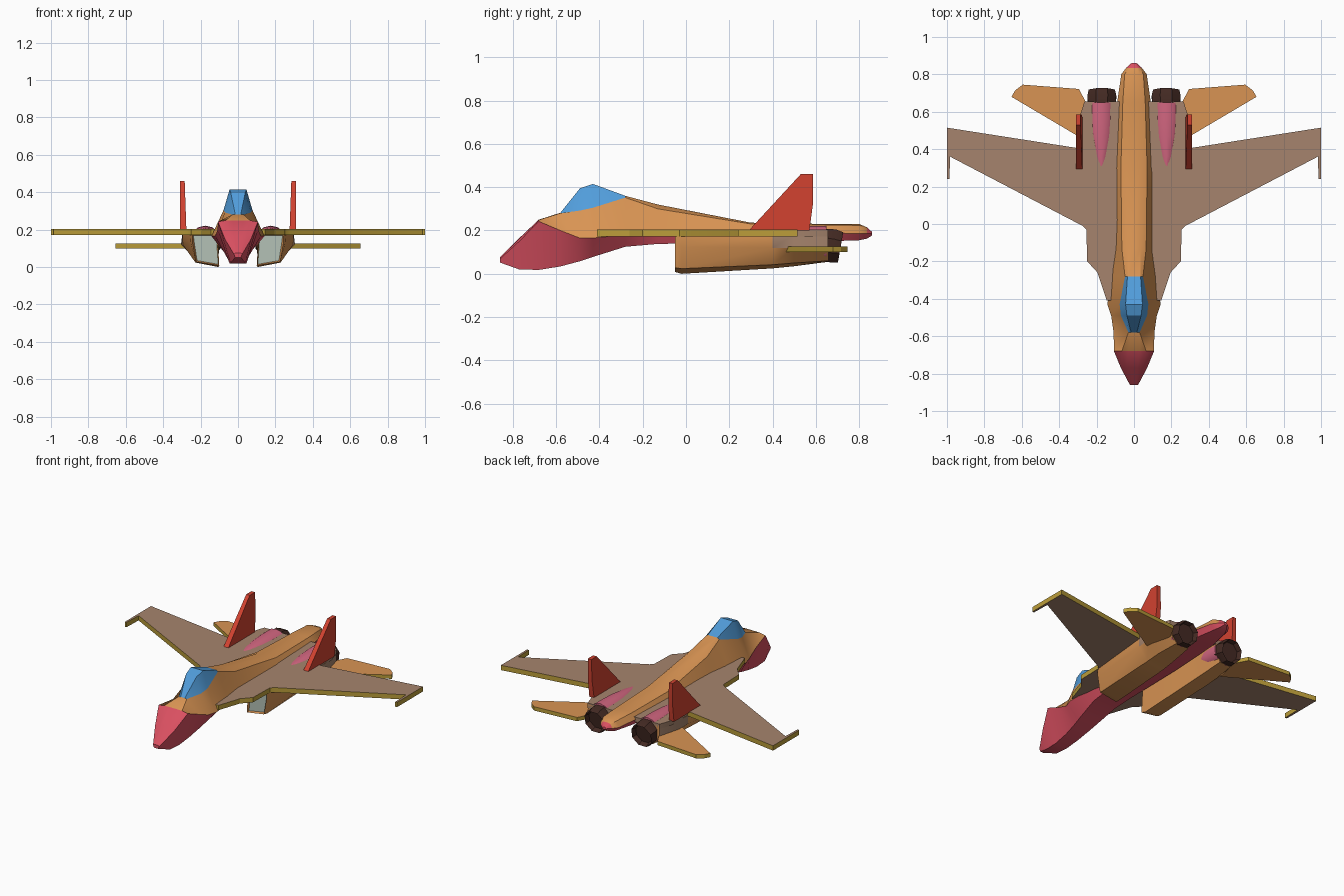
import bpy, bmesh, math
from mathutils import Matrix

if "Cube" in bpy.data.objects:
    bpy.data.objects.remove(bpy.data.objects["Cube"])


def material(name, r, g, b):
    lin = [((c / 255 + 0.055) / 1.055) ** 2.4 for c in (r, g, b)]
    m = bpy.data.materials.new(name)
    m.diffuse_color = (*lin, 1)
    m.use_nodes = True
    m.node_tree.nodes["Principled BSDF"].inputs["Base Color"].default_value = m.diffuse_color
    return m


ORANGE = material("orange", 217, 148, 83)
CRIMSON = material("crimson", 218, 80, 97)
ROSE = material("rose", 210, 102, 128)
BLUE = material("canopy blue", 82, 158, 220)
TAUPE = material("taupe", 166, 132, 109)
GOLD = material("gold", 188, 158, 58)
DARK = material("dark brown", 68, 42, 35)
RED = material("red", 210, 66, 48)
GREY = material("intake grey", 180, 193, 182)


def finish(name, bm, mats, rule=None, mirror=False, angle=35):
    """Store the mesh, colour faces by rule(centre, normal), shade, mirror."""
    bmesh.ops.recalc_face_normals(bm, faces=bm.faces[:])
    if rule:
        for f in bm.faces:
            f.material_index = rule(f.calc_center_median(), f.normal)
    me = bpy.data.meshes.new(name)
    bm.to_mesh(me)
    bm.free()
    for m in mats:
        me.materials.append(m)
    ob = bpy.data.objects.new(name, me)
    bpy.context.collection.objects.link(ob)
    bpy.ops.object.select_all(action='DESELECT')
    ob.select_set(True)
    bpy.context.view_layer.objects.active = ob
    bpy.ops.object.shade_smooth_by_angle(angle=math.radians(angle))
    if mirror:
        ob.modifiers.new("Mirror", 'MIRROR').use_mirror_merge = False
    return ob


def loft(rings, strip_mat=None):
    """Skin closed rings; strip_mat(row, column) gives a face's material."""
    bm = bmesh.new()
    vs = [[bm.verts.new(p) for p in ring] for ring in rings]
    n = len(vs[0])
    for i in range(len(vs) - 1):
        for j in range(n):
            k = (j + 1) % n
            f = bm.faces.new((vs[i][j], vs[i][k], vs[i + 1][k], vs[i + 1][j]))
            f.material_index = strip_mat(i, j) if strip_mat else 0
    front = bm.faces.new(vs[0])
    back = bm.faces.new(vs[-1])
    if strip_mat:
        front.material_index = strip_mat(0, -1)
        back.material_index = strip_mat(len(vs) - 2, -2)
    return bm, front


def prism(bottom, top):
    return loft([bottom, top])[0]


# Fuselage with canopy: y, top z, top edge x, mid x, mid z, side x, side z, bottom x, bottom z
body = [
    (-0.86, .075, .010, .015, .074, .022, .068, .015, .052),
    (-0.77, .165, .020, .045, .163, .070, .150, .040, .020),
    (-0.68, .250, .030, .065, .249, .107, .242, .045, .018),
    (-0.58, .282, .015, .030, .280, .109, .200, .050, .034),
    (-0.49, .395, .038, .070, .292, .122, .165, .058, .058),
    (-0.43, .415, .045, .077, .305, .142, .165, .065, .078),
    (-0.28, .360, .035, .048, .352, .125, .180, .080, .125),
    (-0.13, .320, .035, .065, .300, .100, .190, .085, .138),
    (0.30, .236, .040, .070, .230, .100, .195, .085, .145),
    (0.65, .230, .030, .060, .225, .090, .190, .070, .150),
    (0.80, .230, .025, .050, .224, .068, .185, .040, .155),
    (0.835, .215, .018, .030, .210, .042, .185, .025, .162),
    (0.86, .193, .006, .010, .191, .014, .185, .008, .177),
]
rings = []
for y, zt, x1, x2, z2, x3, z3, x4, zb in body:
    half = [(x1, zt), (x2, z2), (x3, z3), (x4, zb)]
    rings.append([(x, y, z) for x, z in half] + [(-x, y, z) for x, z in half[::-1]])


def body_colour(row, col):
    if row < 2 or row == 11 or col < 0 or col in (2, 3, 4):
        return 1                                   # nose, belly and tail tip
    return 2 if 3 <= row <= 5 and col in (0, 6, 7) else 0


bm, _ = loft(rings, body_colour)
finish("fuselage", bm, [ORANGE, CRIMSON, BLUE], angle=32)

# Wings and body deck in one plate with gold edges
half = [(.145, -.41), (.195, -.26), (.25, -.20), (.255, -.03), (.275, -.01), (.983, .36),
        (.987, .24), (1.0, .24), (1.0, .515), (.295, .405), (.295, .56), (.265, .655)]
outline = half + [(-x, y) for x, y in half[::-1]]


def wing_colour(c, n):
    return 1 if abs(n.z) < .5 and not (abs(c.x) < .3 and c.y > .4) else 0


finish("wings_and_deck", prism([(x, y, .172) for x, y in outline],
                               [(x, y, .204) for x, y in outline]),
       [TAUPE, GOLD], wing_colour, angle=20)

# Tailplanes
tail = [(.24, .44), (.30, .47), (.655, .68), (.635, .715), (.595, .745), (.295, .722), (.24, .62)]
finish("tailplane", prism([(x, y, .10) for x, y in tail], [(x, y, .125) for x, y in tail]),
       [ORANGE, GOLD], lambda c, n: int(abs(n.z) < .5), mirror=True, angle=20)

# Twin upright fins
fin = [(.29, .20), (.53, .46), (.586, .46), (.586, .32), (.57, .20)]
finish("tail_fin", prism([(.276 + (z - .2) * .035, y, z) for y, z in fin],
                         [(.311, y, z) for y, z in fin]), [RED], mirror=True, angle=20)

# Intake boxes under the deck, with grey recessed mouths
nacelle = [
    (-.05, [(.10, .008), (.225, .028), (.243, .13), (.245, .174), (.11, .174)]),
    (-.02, [(.105, 0), (.228, .024), (.252, .125), (.256, .174), (.10, .174)]),
    (.40, [(.11, .025), (.23, .042), (.295, .12), (.297, .174), (.09, .174)]),
    (.50, [(.115, .035), (.23, .05), (.305, .12), (.297, .18), (.09, .18)]),
    (.655, [(.125, .055), (.215, .06), (.265, .12), (.262, .195), (.09, .195)]),
]
bm, mouth = loft([[(x, y, z) for x, z in pts] for y, pts in nacelle],
                 lambda i, j: int(i >= 2 and j == 2))
bmesh.ops.recalc_face_normals(bm, faces=bm.faces[:])
bmesh.ops.inset_region(bm, faces=[mouth], thickness=.009)
mouth.material_index = 2
for v in mouth.verts:
    v.co.y += .015
finish("intake_nacelle", bm, [ORANGE, TAUPE, GREY], mirror=True)


def ellipse(cx, y, cz, rx, rz, n):
    return [(cx + rx * math.cos(2 * math.pi * (i + .5) / n), y,
             cz + rz * math.sin(2 * math.pi * (i + .5) / n)) for i in range(n)]


# Rose engine humps on the deck
humps = [(.31, .175, .020, .030), (.36, .165, .046, .045), (.47, .15, .074, .068),
         (.56, .142, .083, .079), (.65, .138, .085, .083)]
bm, _ = loft([ellipse(.175, y, cz, rx, rz, 14) for y, cz, rx, rz in humps])
finish("engine_hump", bm, [ROSE], mirror=True)

# Exhaust nozzles, tilted slightly down
bm, back = loft([ellipse(.172, y, .132, r, r, 8)
                 for y, r in ((.715, .076), (.68, .084), (.63, .078))])
bmesh.ops.recalc_face_normals(bm, faces=bm.faces[:])
bmesh.ops.inset_region(bm, faces=[back], thickness=.012)
for v in back.verts:
    v.co.y -= .03
pivot = Matrix.Translation((0, .66, .132))
bmesh.ops.transform(bm, verts=bm.verts[:],
                    matrix=pivot @ Matrix.Rotation(math.radians(-10), 4, 'X') @ pivot.inverted())
finish("exhaust_nozzle", bm, [DARK], mirror=True)
